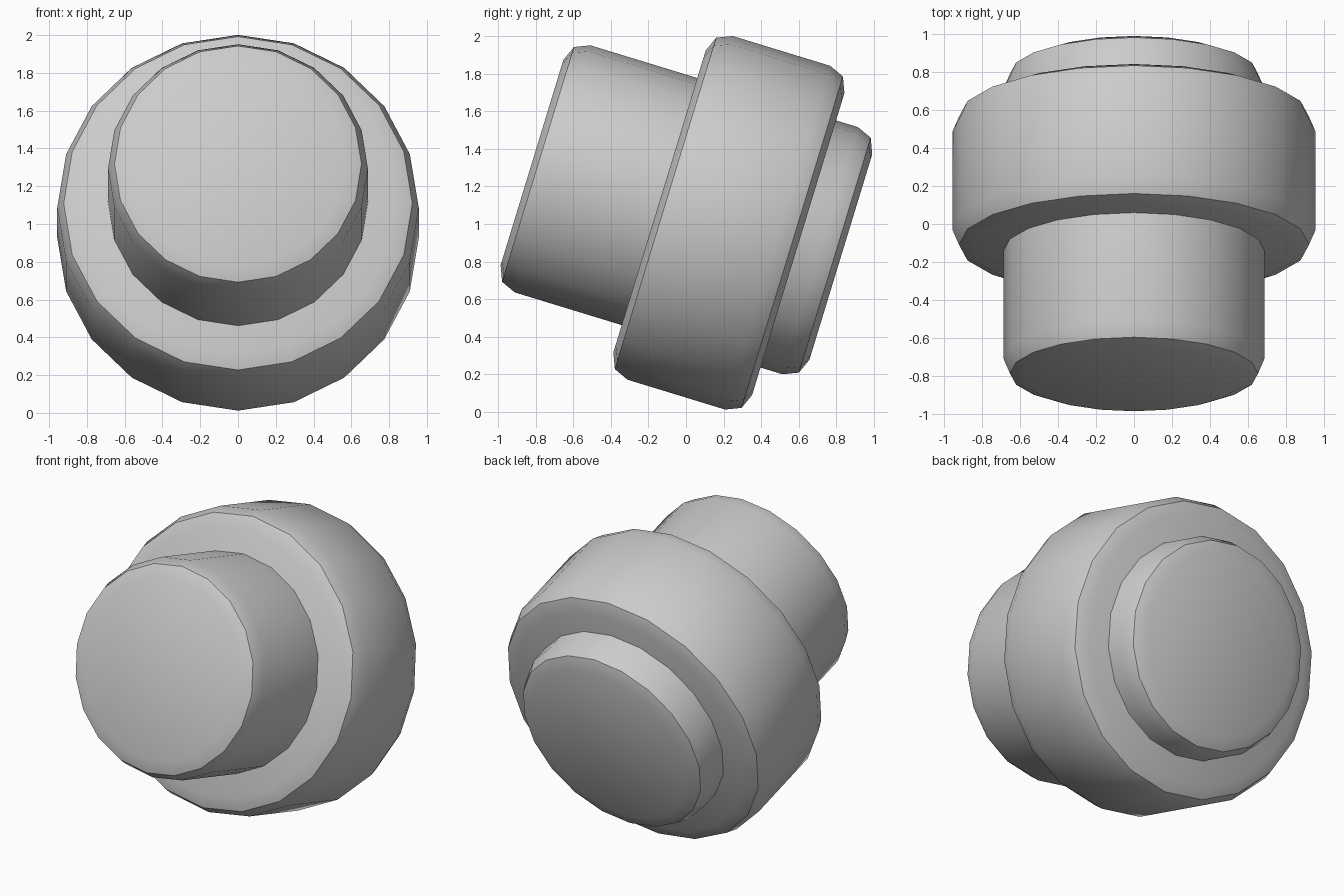
import bpy, bmesh
from math import radians, sin, cos
from mathutils import Matrix, Vector

if "Cube" in bpy.data.objects:
    bpy.data.objects.remove(bpy.data.objects["Cube"])

TILT = radians(17)
AXIS = Vector((0, cos(TILT), -sin(TILT)))   # points to the back and down
UP = Vector((0, sin(TILT), cos(TILT)))
ORIGIN = Vector((0, 0, 1)) + UP * 0.073     # point on the shared axis


def rounded_drum(name, radius, start, end, bevel=0.115, sides=20):
    """Tilted cylinder with two-step bevelled rims."""
    bm = bmesh.new()
    bmesh.ops.create_cone(bm, cap_ends=True, segments=sides,
                          radius1=radius, radius2=radius, depth=end - start)
    rims = [e for e in bm.edges if abs(e.verts[0].co.z - e.verts[1].co.z) < 1e-4]
    bmesh.ops.bevel(bm, geom=rims, offset=bevel, offset_type='OFFSET',
                    segments=2, profile=0.5, affect='EDGES')
    centre = ORIGIN + AXIS * (start + end) / 2
    bm.transform(Matrix.Translation(centre)
                 @ Matrix.Rotation(-(radians(90) + TILT), 4, 'X'))
    bmesh.ops.recalc_face_normals(bm, faces=bm.faces)
    mesh = bpy.data.meshes.new(name)
    bm.to_mesh(mesh)
    bm.free()
    obj = bpy.data.objects.new(name, mesh)
    bpy.context.collection.objects.link(obj)
    bpy.ops.object.select_all(action='DESELECT')
    obj.select_set(True)
    bpy.context.view_layer.objects.active = obj
    bpy.ops.object.shade_smooth_by_angle(angle=radians(30))
    return obj


# Long inner barrel passing through the wide collar
rounded_drum("barrel", 0.688, -0.88, 0.84)
rounded_drum("collar", 0.957, -0.17, 0.603)
